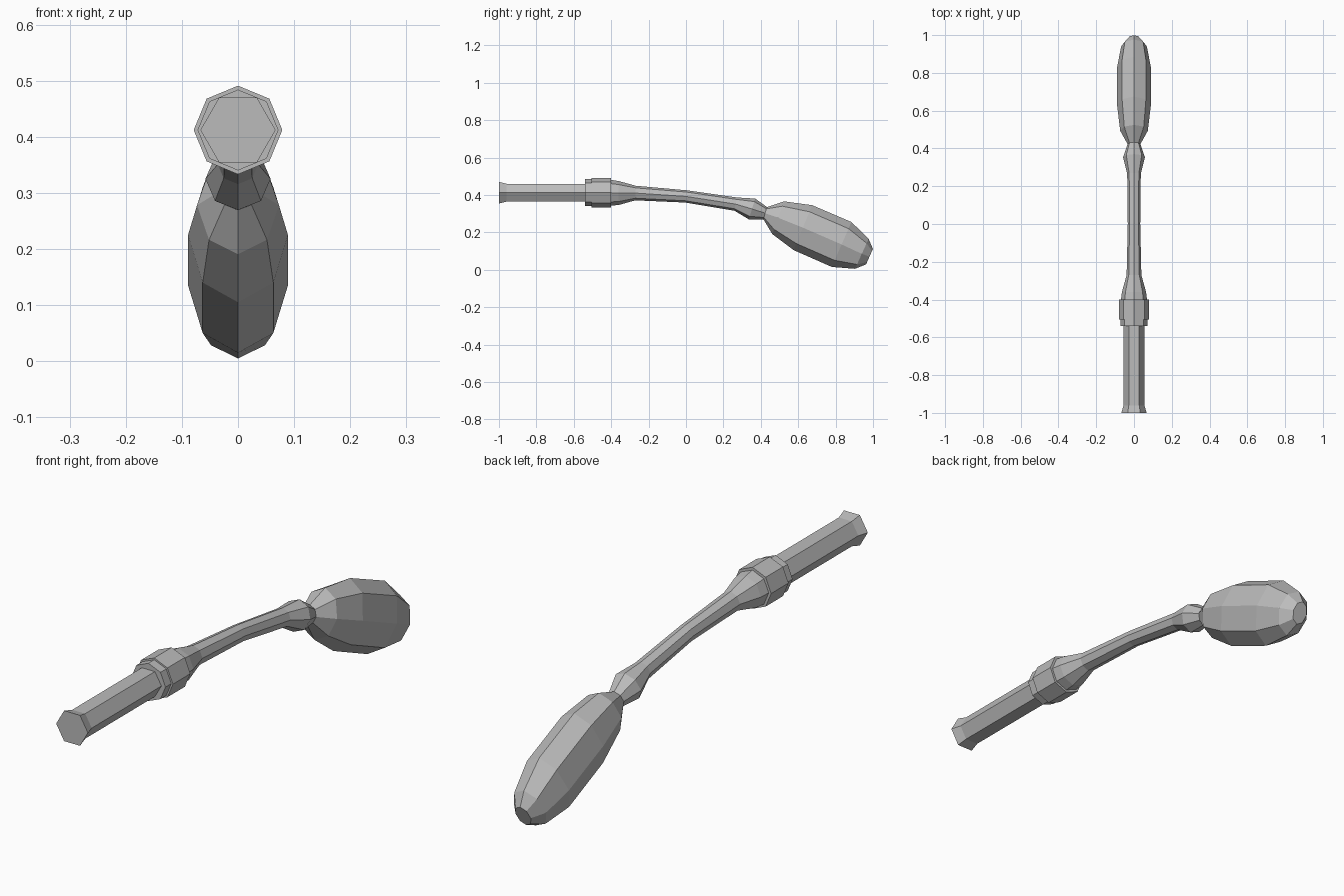
import bpy, bmesh
from math import sin, cos, radians, tau

cube = bpy.data.objects.get("Cube")
if cube:
    bpy.data.objects.remove(cube)

grey = bpy.data.materials.new("plain_grey")
grey.use_nodes = True
colour = (0.5, 0.5, 0.5, 1)
grey.diffuse_color = colour
grey.node_tree.nodes["Principled BSDF"].inputs["Base Color"].default_value = colour


def loft(name, sides, rings):
    """Flat-shaded tube; each ring is (y, z, half width, half height, tilt degrees)."""
    bm = bmesh.new()
    loops = []
    for y, z, w, h, tilt in rings:
        t = radians(tilt)
        loops.append([bm.verts.new((w * cos(a), y + h * sin(a) * sin(t),
                                    z + h * sin(a) * cos(t)))
                      for a in (tau * i / sides for i in range(sides))])
    for lower, upper in zip(loops, loops[1:]):
        for i in range(sides):
            j = (i + 1) % sides
            bm.faces.new((lower[i], lower[j], upper[j], upper[i]))
    bm.faces.new(loops[0])
    bm.faces.new(loops[-1])
    bmesh.ops.recalc_face_normals(bm, faces=bm.faces)
    mesh = bpy.data.meshes.new(name)
    bm.to_mesh(mesh)
    bm.free()
    mesh.materials.append(grey)
    obj = bpy.data.objects.new(name, mesh)
    bpy.context.collection.objects.link(obj)
    return obj


AXIS = 0.412  # height of the straight shaft


def straight(name, sides, sections):
    """Straight tube along y from (y, radius) pairs."""
    return loft(name, sides, [(y, AXIS, r, r, 0) for y, r in sections])


# Hexagonal shaft with a flared end
straight("shaft", 6, [(-1, 0.067), (-0.96, 0.055), (-0.5, 0.055)])

# Stepped collar
straight("collar_lip", 8, [(-0.54, 0.072), (-0.5, 0.072)])
straight("collar", 8, [(-0.505, 0.079), (-0.4, 0.079)])

# Curved neck with a small knuckle before the bulb
loft("neck", 8, [
    (-0.41, AXIS, 0.07, 0.07, 0),
    (-0.36, 0.41, 0.064, 0.064, 0),
    (-0.27, 0.41, 0.039, 0.039, 2),
    (0, 0.392, 0.033, 0.033, 6),
    (0.265, 0.351, 0.036, 0.036, 10),
    (0.353, 0.325, 0.058, 0.058, 17),
    (0.425, 0.302, 0.033, 0.034, 15),
])

# Flattened faceted bulb
loft("bulb", 8, [
    (0.423, 0.302, 0.034, 0.034, 15),
    (0.493, 0.278, 0.073, 0.093, 20),
    (0.625, 0.225, 0.089, 0.13, 22.6),
    (0.832, 0.135, 0.089, 0.131, 23.6),
    (0.94, 0.085, 0.068, 0.088, 24.5),
    (0.981, 0.07, 0.032, 0.045, 24),
])
